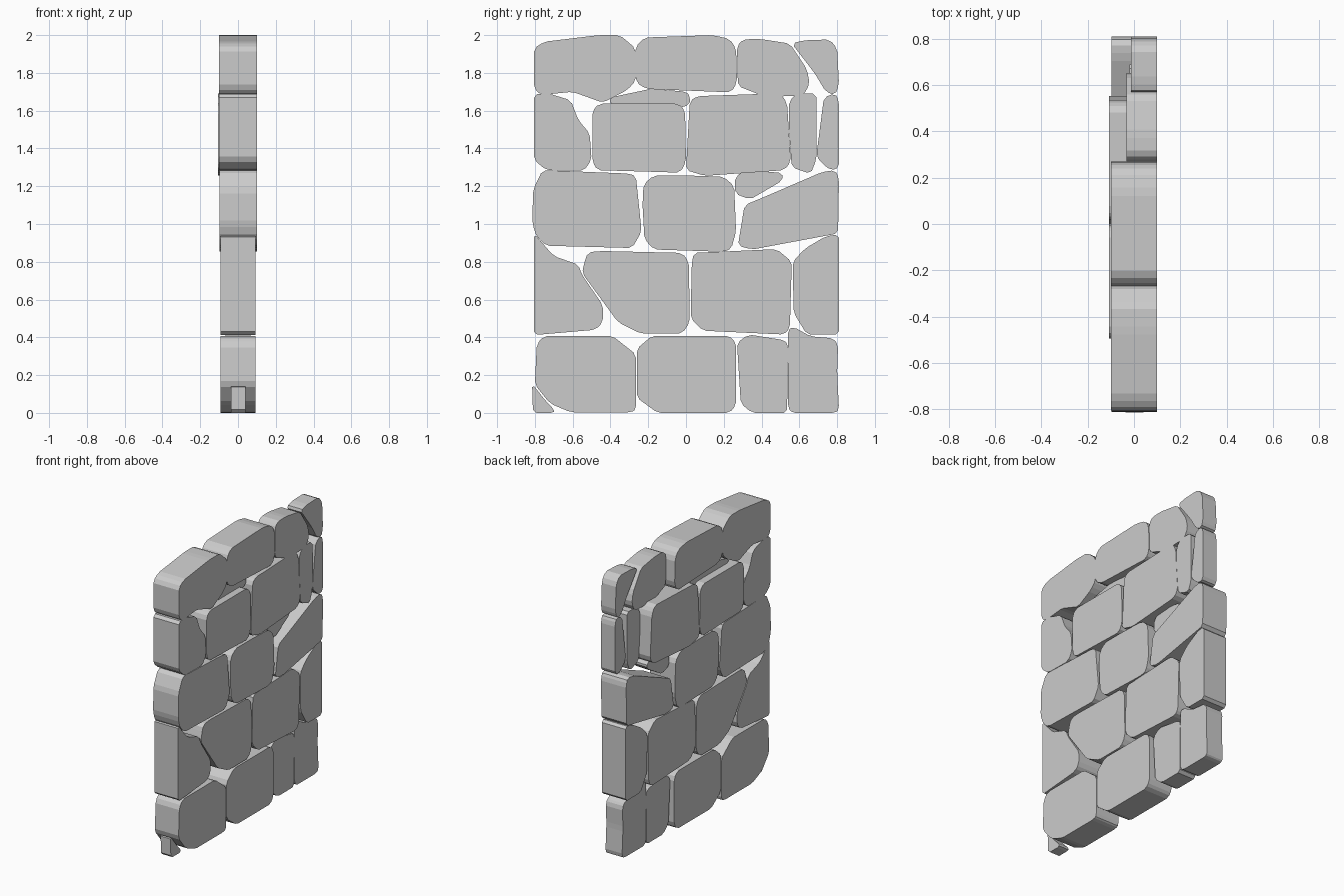
import bpy, bmesh
from mathutils import Vector

CUT = 0.018  # worn-corner size


def worn(outline):
    """Clip every corner of an outline a little, like chipped stone."""
    pts = [Vector(p) for p in outline]
    result = []
    for i, p in enumerate(pts):
        for q in (pts[i - 1], pts[(i + 1) % len(pts)]):
            d = q - p
            result.append(p + d.normalized() * min(CUT, d.length * 0.3))
    return result


def stone(name, x0, x1, *outline):
    """Extrude a (y, z) outline from x0 to x1."""
    bm = bmesh.new()
    face = bm.faces.new([bm.verts.new((x0, p.x, p.y)) for p in worn(outline)])
    ext = bmesh.ops.extrude_face_region(bm, geom=[face], use_keep_orig=True)
    verts = [g for g in ext["geom"] if isinstance(g, bmesh.types.BMVert)]
    bmesh.ops.translate(bm, vec=(x1 - x0, 0, 0), verts=verts)
    bmesh.ops.recalc_face_normals(bm, faces=bm.faces)
    mesh = bpy.data.meshes.new(name)
    bm.to_mesh(mesh)
    bm.free()
    bpy.context.collection.objects.link(bpy.data.objects.new(name, mesh))


# bottom course
a, b = -0.093, 0.093
stone("course1_stone_a", a, b, (-.79, .365), (-.75, .408), (-.39, .408), (-.265, .31),
      (-.265, .02), (-.29, .003), (-.61, .003), (-.72, .05), (-.80, .15))
stone("course1_stone_b", a, b, (-.18, .408), (.23, .408), (.265, .37), (.265, .04),
      (.23, 0), (-.15, 0), (-.26, .08), (-.26, .34))
stone("course1_stone_c", -.065, .065, (.27, .37), (.33, .415), (.52, .385), (.54, .36),
      (.535, .0), (.35, 0), (.29, .05))
stone("course1_stone_d", -.065, .065, (.54, .44), (.57, .455), (.66, .405), (.78, .395),
      (.805, .36), (.80, .21), (.81, .02), (.79, 0), (.56, 0), (.54, .03))
stone("corner_chip", -.037, .04, (-.815, .155), (-.74, .06), (-.70, .02), (-.70, 0), (-.81, 0))

# second course
stone("course2_stone_a", a, b, (-.805, .95), (-.70, .83), (-.57, .785), (-.55, .73),
      (-.44, .57), (-.44, .48), (-.48, .44), (-.805, .412))
stone("course2_stone_b", a, b, (-.54, .79), (-.52, .85), (-.45, .857), (-.02, .847),
      (.015, .80), (.02, .48), (-.02, .42), (-.24, .42), (-.36, .48), (-.55, .74))
stone("course2_stone_c", a, b, (.04, .847), (.48, .867), (.56, .80), (.55, .45),
      (.52, .415), (.09, .435), (.025, .50), (.03, .78))
stone("course2_stone_d", a, b, (.81, .945), (.74, .935), (.63, .87), (.565, .80),
      (.57, .53), (.64, .415), (.81, .415))

# third course, with a small recessed filler
a, b = -0.097, 0.1
stone("course3_stone_a", a, b, (-.81, 1.18), (-.76, 1.285), (-.30, 1.267), (-.265, 1.25),
      (-.235, .96), (-.285, .873), (-.74, .885), (-.79, .93), (-.813, 1.0))
stone("course3_stone_b", a, b, (-.225, 1.21), (-.17, 1.257), (0, 1.257), (.20, 1.25),
      (.255, 1.20), (.265, .96), (.24, .87), (.20, .853), (-.17, .865), (-.22, .92), (-.23, 1.1))
stone("course3_filler", -.05, .05, (.26, 1.25), (.32, 1.287), (.51, 1.27), (.51, 1.23),
      (.46, 1.20), (.34, 1.13), (.26, 1.16))
stone("course3_stone_c", a, b, (.31, 1.10), (.43, 1.15), (.72, 1.275), (.79, 1.285),
      (.81, 1.24), (.805, .95), (.35, .865), (.275, .885))

# fourth course, thin stones at the +y end
a, b = -0.1, 0.1
stone("course4_stone_a", a, b, (-.805, 1.687), (-.73, 1.692), (-.61, 1.655), (-.57, 1.55),
      (-.51, 1.48), (-.50, 1.34), (-.54, 1.282), (-.74, 1.285), (-.805, 1.34))
stone("course4_stone_b", -.107, b, (-.495, 1.60), (-.46, 1.637), (-.04, 1.637), (-.005, 1.60),
      (0, 1.33), (-.03, 1.272), (-.47, 1.285), (-.495, 1.33))
stone("course4_stone_c", -.107, b, (.02, 1.65), (.06, 1.677), (.50, 1.692), (.535, 1.64),
      (.555, 1.33), (.52, 1.285), (.10, 1.255), (0, 1.285))
stone("course4_stone_d", -.02, b, (.545, 1.65), (.59, 1.692), (.69, 1.69), (.69, 1.34),
      (.66, 1.265), (.56, 1.30), (.545, 1.5))
stone("course4_stone_e", -.01, b, (.73, 1.67), (.79, 1.692), (.81, 1.65), (.81, 1.30),
      (.77, 1.283), (.72, 1.32), (.69, 1.36))
stone("course4_filler", -.05, .05, (-.40, 1.67), (-.18, 1.717), (0, 1.70), (.02, 1.68),
      (.02, 1.63), (-.04, 1.615), (-.405, 1.635))

# top course
stone("course5_stone_a", a, b, (-.805, 1.93), (-.75, 1.965), (-.46, 2.0), (-.35, 2.0),
      (-.267, 1.93), (-.265, 1.76), (-.31, 1.71), (-.44, 1.642), (-.60, 1.70),
      (-.77, 1.683), (-.805, 1.72))
stone("course5_stone_b", a, b, (-.267, 1.94), (-.22, 1.987), (.14, 2.0), (.23, 1.98),
      (.265, 1.93), (.27, 1.75), (.24, 1.697), (-.21, 1.715), (-.265, 1.75))
stone("course5_stone_c", -.033, b, (.27, 1.94), (.30, 1.977), (.39, 1.98), (.55, 1.955),
      (.64, 1.82), (.655, 1.74), (.62, 1.68), (.42, 1.673), (.275, 1.73))
stone("course5_stone_d", -.012, b, (.56, 1.955), (.62, 1.972), (.76, 1.977), (.80, 1.93),
      (.81, 1.74), (.79, 1.682), (.74, 1.70), (.68, 1.80))
